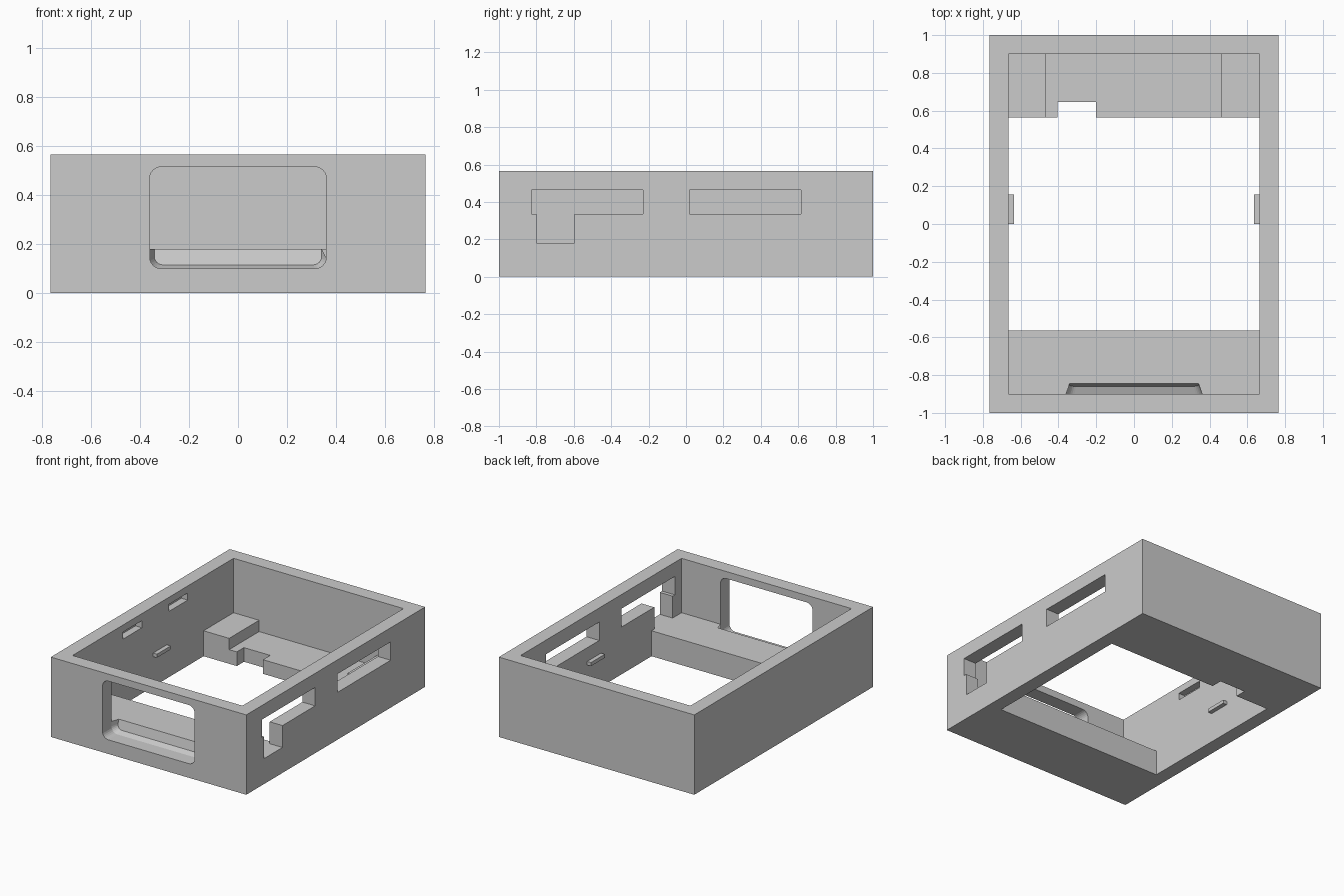
import bpy, bmesh, math

cube = bpy.data.objects.get("Cube")
if cube:
    bpy.data.objects.remove(cube, do_unlink=True)

grey = bpy.data.materials.new("plain_grey")
grey.use_nodes = True
grey.diffuse_color = (0.6, 0.6, 0.6, 1)
grey.node_tree.nodes["Principled BSDF"].inputs["Base Color"].default_value = (0.6, 0.6, 0.6, 1)


def add_object(name, bm):
    bmesh.ops.recalc_face_normals(bm, faces=bm.faces)
    mesh = bpy.data.meshes.new(name)
    bm.to_mesh(mesh)
    bm.free()
    mesh.materials.append(grey)
    obj = bpy.data.objects.new(name, mesh)
    bpy.context.scene.collection.objects.link(obj)
    return obj


def box(name, xs, ys, zs):
    bm = bmesh.new()
    bmesh.ops.create_cube(bm, size=1)
    for v in bm.verts:
        v.co = [(r[0] + r[1]) / 2 + c * (r[1] - r[0]) for c, r in zip(v.co, (xs, ys, zs))]
    return add_object(name, bm)


def rounded_rect(half_x, z0, z1, radius, steps=6):
    """Outline in the x-z plane with rounded corners."""
    points = []
    corners = ((1, z1 - radius), (-1, z1 - radius), (-1, z0 + radius), (1, z0 + radius))
    for quarter, (side, z) in enumerate(corners):
        for i in range(steps + 1):
            a = math.pi / 2 * (quarter + i / steps)
            points.append((side * (half_x - radius) + radius * math.cos(a),
                           z + radius * math.sin(a)))
    return points


def front_window_cutter():
    """Rounded opening whose inner end tapers to a leaning back wall."""
    full = rounded_rect(0.36, 0.1, 0.515, 0.045)
    small = rounded_rect(0.342, 0.115, 0.5, 0.035)
    bm = bmesh.new()
    loops = [
        [bm.verts.new((x, -1.1, z)) for x, z in full],
        [bm.verts.new((x, -0.9, z)) for x, z in full],
        [bm.verts.new((x, -0.86 + (z - 0.115) * 0.23, z)) for x, z in small],
    ]
    n = len(full)
    for a, b in zip(loops, loops[1:]):
        for i in range(n):
            j = (i + 1) % n
            bm.faces.new((a[i], a[j], b[j], b[i]))
    bm.faces.new(loops[0])
    bm.faces.new(loops[-1])
    return add_object("front_window_cutter", bm)


# Solid block that the tray is cut from
case = box("case", (-0.765, 0.765), (-1, 1), (0, 0.565))

side_wall = (0.6, 0.9)
cutters = [
    # Main cavity, floor opening, lowered rear floor and cable notch
    box("cavity_cutter", (-0.665, 0.665), (-0.9, 0.9), (0.18, 0.7)),
    box("opening_cutter", (-0.665, 0.665), (-0.565, 0.565), (-0.1, 0.3)),
    box("rear_recess_cutter", (-0.465, 0.46), (0.5, 0.9), (0.1, 0.3)),
    box("notch_cutter", (-0.405, -0.2), (0.5, 0.645), (-0.1, 0.3)),
    front_window_cutter(),
    # Side wall windows
    box("side_window_front_cutter", side_wall, (-0.825, -0.23), (0.335, 0.465)),
    box("side_window_drop_cutter", side_wall, (-0.8, -0.595), (0.18, 0.4)),
    box("side_window_rear_cutter", side_wall, (0.02, 0.615), (0.335, 0.465)),
    # Blind pockets inside the opposite wall
    box("pocket_front_cutter", (-0.715, -0.6), (-0.335, -0.125), (0.465, 0.515)),
    box("pocket_rear_cutter", (-0.715, -0.6), (0.177, 0.387), (0.465, 0.515)),
]

bpy.context.view_layer.objects.active = case
for cutter in cutters:
    mod = case.modifiers.new(cutter.name, "BOOLEAN")
    mod.operation = "DIFFERENCE"
    mod.solver = "EXACT"
    mod.object = cutter
    bpy.ops.object.modifier_apply(modifier=mod.name)
    bpy.data.objects.remove(cutter, do_unlink=True)

# Small retaining ridges on the inner side walls
for name, side in (("left_ridge", 1), ("right_ridge", -1)):
    box(name, sorted((side * 0.635, side * 0.67)), (0, 0.155), (0.213, 0.238))
